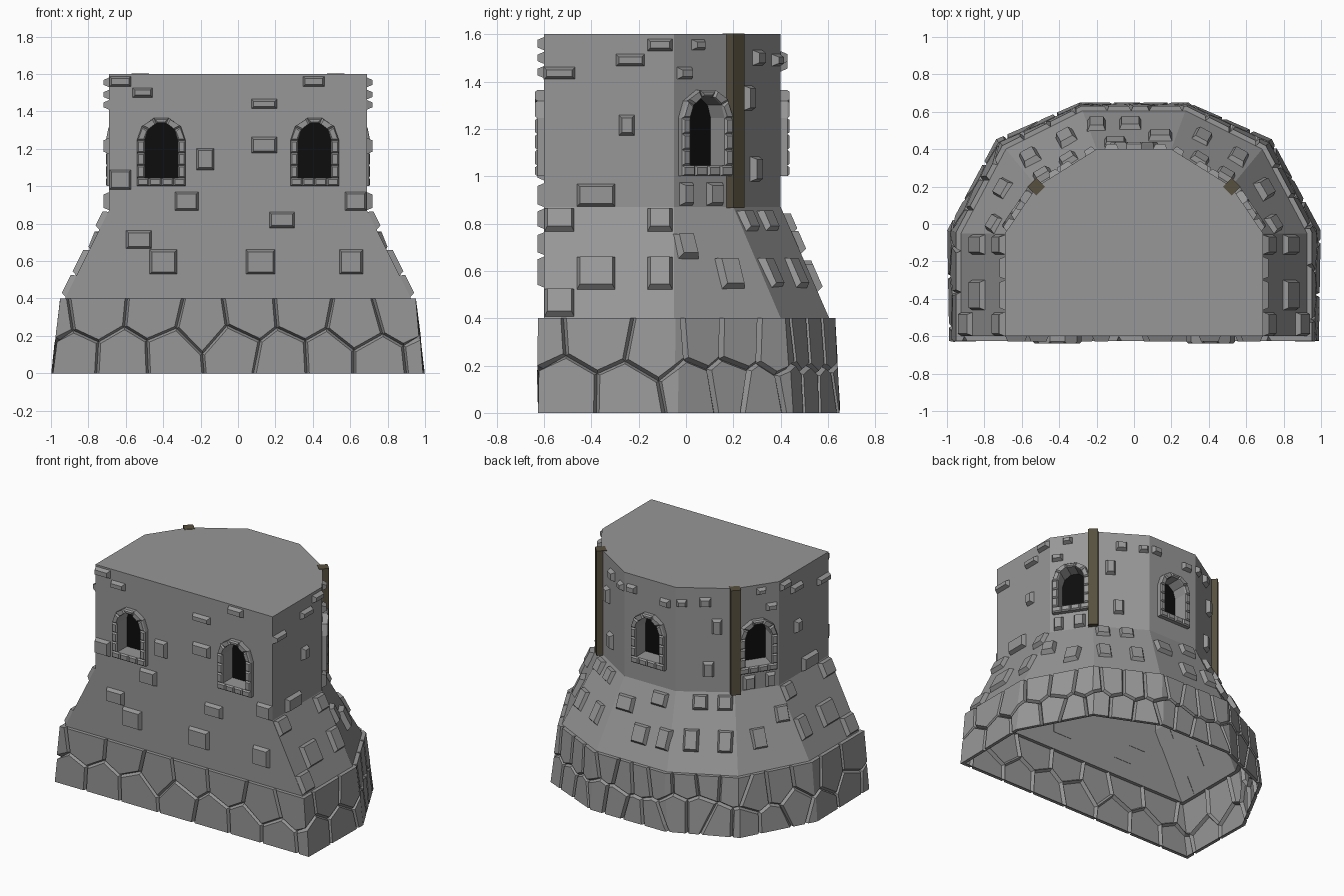
import bpy, bmesh, math, random
from mathutils import Vector, Matrix

if "Cube" in bpy.data.objects:
    bpy.data.objects.remove(bpy.data.objects["Cube"])

random.seed(4)


def material(name, rgb):
    m = bpy.data.materials.new(name)
    m.diffuse_color = (*rgb, 1)
    m.use_nodes = True
    m.node_tree.nodes["Principled BSDF"].inputs["Base Color"].default_value = m.diffuse_color
    return m


STONE = material("grey stone", (0.31, 0.31, 0.31))
WOOD = material("dark wood", (0.095, 0.08, 0.05))
BLACK = material("window black", (0.004, 0.004, 0.004))


def finish(name, bm, mat):
    me = bpy.data.meshes.new(name)
    bm.to_mesh(me)
    bm.free()
    me.materials.append(mat)
    ob = bpy.data.objects.new(name, me)
    bpy.context.collection.objects.link(ob)
    return ob


# Plan outlines: front-right to back-right corners, mirrored to the left
def outline(half, z):
    right = [Vector((x, y, z)) for x, y in half]
    left = [Vector((-x, y, z)) for x, y in half]
    return [left[0]] + right + left[:0:-1]


FOOT = outline([(0.965, -0.6), (0.975, -0.04), (0.72, 0.435), (0.285, 0.625)], 0)
LEDGE = outline([(0.925, -0.6), (0.925, -0.05), (0.685, 0.4), (0.275, 0.605)], 0.4)
WAIST = outline([(0.69, -0.6), (0.69, -0.05), (0.52, 0.2), (0.2, 0.4)], 0.87)
ROOF = [Vector((p.x, p.y, 1.6)) for p in WAIST]


def wall_frame(k, s, z):
    """Matrix on wall k: x along wall, y up the slope, z outward; s from wall middle."""
    lo, hi = (LEDGE, WAIST) if z < 0.87 else (WAIST, ROOF)
    f = (z - lo[0].z) / (hi[0].z - lo[0].z)
    a = lo[k].lerp(hi[k], f)
    b = lo[(k + 1) % 8].lerp(hi[(k + 1) % 8], f)
    t = (b - a).normalized()
    mid_lo, mid_hi = (lo[k] + lo[(k + 1) % 8]) / 2, (hi[k] + hi[(k + 1) % 8]) / 2
    up = mid_hi - mid_lo
    up = (up - t * up.dot(t)).normalized()
    m = Matrix((t, up, t.cross(up))).transposed().to_4x4()
    m.translation = (a + b) / 2 + t * s
    return m


def prism(bm, m, pts, z0, z1, inset=0.0):
    """Extrude 2D points from z0 to z1, drawing the far end in by inset."""
    n = len(pts)
    cx, cy = sum(p[0] for p in pts) / n, sum(p[1] for p in pts) / n

    def pull(v, c):
        return v - math.copysign(min(inset, abs(v - c) * 0.6), v - c)
    a = [bm.verts.new(m @ Vector((x, y, z0))) for x, y in pts]
    b = [bm.verts.new(m @ Vector((pull(x, cx), pull(y, cy), z1))) for x, y in pts]
    bm.faces.new(a[::-1])
    bm.faces.new(b)
    for i in range(n):
        j = (i + 1) % n
        bm.faces.new((a[i], a[j], b[j], b[i]))


# Window openings and frames
def arch(hw, rise, bottom, spring=0.245, jambs=3, segs=5):
    right = [(hw, bottom + (spring - bottom) * i / jambs) for i in range(jambs)]
    top = [(hw * math.cos(math.pi * i / segs), spring + rise * math.sin(math.pi * i / segs))
           for i in range(segs + 1)]
    return right + top + [(-x, y) for x, y in right[::-1]]


cut_bm, frame_bm, pane_bm = bmesh.new(), bmesh.new(), bmesh.new()
inner, outer = arch(0.088, 0.095, 0.045), arch(0.13, 0.125, 0.045)
for k, s in ((0, -0.41), (0, 0.41), (2, 0), (4, 0), (6, 0)):
    m = wall_frame(k, s, 1.0)
    prism(cut_bm, m, inner, -0.08, 0.1)
    prism(pane_bm, m, inner, -0.085, -0.077)
    for i in range(len(inner) - 1):
        quad = [inner[i], outer[i], outer[i + 1], inner[i + 1]]
        prism(frame_bm, m, quad, -0.005, 0.028)
        prism(frame_bm, m, quad, 0.028, 0.038, 0.008)
    for i in range(4):
        x = -0.13 + 0.065 * i
        quad = [(x, 0), (x + 0.065, 0), (x + 0.065, 0.045), (x, 0.045)]
        prism(frame_bm, m, quad, -0.005, 0.028)
        prism(frame_bm, m, quad, 0.028, 0.038, 0.008)
finish("window_frames", frame_bm, STONE)
finish("window_panes", pane_bm, BLACK)
cutter = finish("window_cutter", cut_bm, STONE)
cutter.hide_render = True

# Tower body: flared skirt and straight upper wall, open below
bm = bmesh.new()
rings = [[bm.verts.new(p) for p in ring] for ring in (LEDGE, WAIST, ROOF)]
for lo, hi in zip(rings, rings[1:]):
    for i in range(8):
        j = (i + 1) % 8
        bm.faces.new((lo[i], lo[j], hi[j], hi[i]))
bm.faces.new(rings[0][::-1])
bm.faces.new(rings[2])
body = finish("tower_body", bm, STONE)
mod = body.modifiers.new("windows", 'BOOLEAN')
mod.object, mod.operation, mod.solver = cutter, 'DIFFERENCE', 'EXACT'
bpy.context.view_layer.objects.active = body
bpy.ops.object.modifier_apply(modifier=mod.name)
bpy.data.objects.remove(cutter)
bm = bmesh.new()
bm.from_mesh(body.data)
under = [f for f in bm.faces if all(v.co.z < 0.401 for v in f.verts)]
bmesh.ops.delete(bm, geom=under, context='FACES_ONLY')
bm.to_mesh(body.data)
bm.free()

# Projecting bricks: (offset from wall middle, height, width, tall)
FRONT = [(-.63, 1.56, .12, .06), (-.51, 1.5, .11, .055), (.14, 1.44, .14, .055),
         (.405, 1.56, .12, .06), (.14, 1.22, .14, .09), (-.175, 1.145, .1, .12),
         (-.63, 1.035, .12, .11), (-.275, .92, .13, .105), (.63, .92, .12, .105),
         (.235, .82, .14, .09), (-.53, .715, .14, .1), (-.4, .595, .15, .135),
         (.12, .595, .16, .135), (.605, .595, .13, .135)]
SIDE = [(-.21, 1.435, .135, .055), (.09, 1.49, .125, .055), (.215, 1.555, .11, .055),
        (.075, 1.215, .07, .09), (-.055, .92, .165, .1), (-.21, .815, .13, .1),
        (.215, .815, .11, .1), (-.055, .59, .165, .14), (.215, .59, .11, .14),
        (-.21, .465, .13, .12)]
CORNER = [(-.03, 1.555, .07, .05), (-.1, 1.435, .08, .055), (-.09, .925, .07, .1),
          (.055, .925, .085, .1), (-.13, .705, .1, .105), (.06, .59, .11, .13)]
BACK_SIDE = [(-.075, 1.33, .07, .11), (-.02, 1.03, .075, .11), (0, 1.5, .08, .07),
             (.15, 1.49, .07, .055), (-.13, .81, .1, .09), (.03, .81, .1, .09),
             (.08, .59, .1, .13), (-.14, .59, .1, .13)]
BACK = [(-.14, 1.5, .08, .06), (.12, 1.47, .08, .06), (-.14, .72, .13, .1),
        (.1, .8, .12, .09), (.02, .57, .12, .12), (.2, .58, .1, .13)]
bm = bmesh.new()
for k, bricks in enumerate((FRONT, SIDE, CORNER, BACK_SIDE, BACK, BACK_SIDE, CORNER, SIDE)):
    for s, z, w, h in bricks:
        m = wall_frame(k, -s if k > 4 else s, z)
        x, y = w / 2, h / 2 / m[2][1]
        prism(bm, m, [(-x, -y), (x, -y), (x, y), (-x, y)], -0.005, 0.028, 0.014)
finish("wall_bricks", bm, STONE)

# Timber posts on the rear corners
for side, name in ((1, "right_post"), (-1, "left_post")):
    bm = bmesh.new()
    m = Matrix.Translation((side * 0.523, 0.2, 0)) @ Matrix.Rotation(math.radians(45), 4, 'Z')
    r = 0.033
    prism(bm, m, [(-r, -r), (r, -r), (r, r), (-r, r)], 0.866, 1.603)
    finish(name, bm, WOOD)


# Rubble base: cells around each seed, raised from the wall with sunken joints
def clip(poly, a, b, c):
    out = []
    for p, q in zip(poly, poly[1:] + poly[:1]):
        dp, dq = a * p[0] + b * p[1] - c, a * q[0] + b * q[1] - c
        if dp <= 0:
            out.append(p)
        if dp * dq < 0:
            t = dp / (dp - dq)
            out.append((p[0] + (q[0] - p[0]) * t, p[1] + (q[1] - p[1]) * t))
    return out


U = [0.0]
for i in range(8):
    U.append(U[-1] + (FOOT[(i + 1) % 8] - FOOT[i]).length)
L = U[-1]
seeds = []
for i, n in enumerate((7, 2, 3, 3, 4, 3, 3, 2)):
    for row, v in enumerate((0.1, 0.3)):
        for j in range(n):
            f = (j + 0.3 + 0.45 * row + random.uniform(-0.12, 0.12)) / n
            seeds.append((U[i] + (U[i + 1] - U[i]) * f, v + random.uniform(-0.05, 0.05)))
everyone = [(u + d, v) for u, v in seeds for d in (-L, 0, L)]
bm = bmesh.new()
for u, v in seeds:
    cell = [(u - 0.6, 0), (u + 0.6, 0), (u + 0.6, 0.4), (u - 0.6, 0.4)]
    for p, q in everyone:
        if 1e-6 < abs(p - u) + abs(q - v) < 1.8:
            cell = clip(cell, p - u, q - v, (p * p + q * q - u * u - v * v) / 2)
    made = []
    for i in range(8):
        for d in (-L, 0, L):
            piece = clip(clip(cell, 1, 0, U[i + 1] + d), -1, 0, -U[i] - d)
            if len(piece) < 3 or max(x for x, _ in piece) - min(x for x, _ in piece) < 1e-3:
                continue
            j, verts = (i + 1) % 8, []
            for x, y in piece:
                f = (x - d - U[i]) / (U[i + 1] - U[i])
                co = FOOT[i].lerp(FOOT[j], f).lerp(LEDGE[i].lerp(LEDGE[j], f), y / 0.4)
                verts.append(bm.verts.new(co))
            bm.faces.new(verts)
            made += verts
    bmesh.ops.remove_doubles(bm, verts=made, dist=2e-4)
bm.normal_update()
bmesh.ops.inset_region(bm, faces=bm.faces[:], thickness=0.012, depth=0.025,
                       use_boundary=True, use_even_offset=True)
for vert in bm.verts:  # keep the top and bottom of the base level
    if vert.co.z < 0.022:
        vert.co.z = 0
    elif vert.co.z > 0.378:
        vert.co.z = 0.4
finish("rubble_base", bm, STONE)
